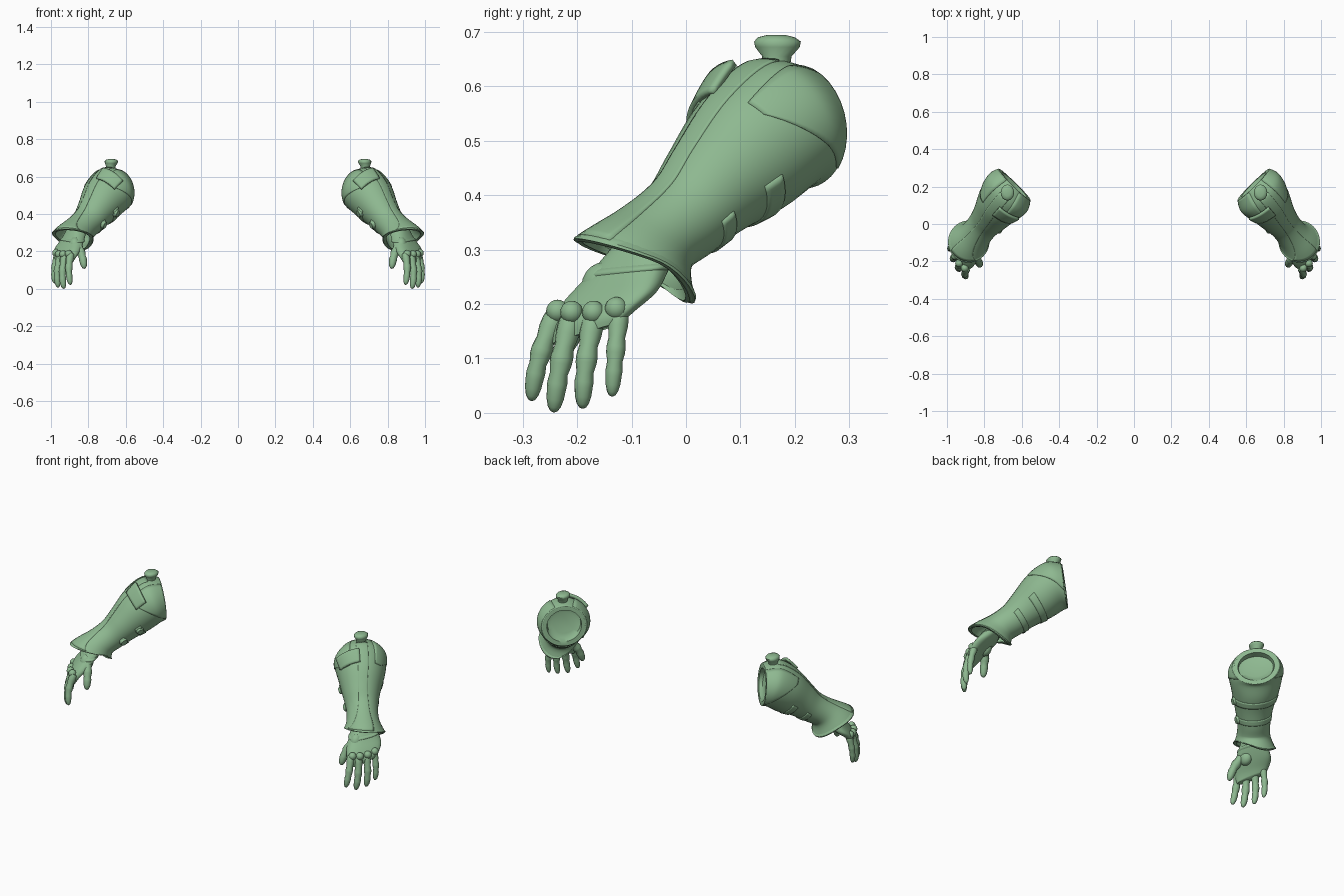
import bpy, bmesh, math
from mathutils import Vector

if "Cube" in bpy.data.objects:
    bpy.data.objects.remove(bpy.data.objects["Cube"])

green = bpy.data.materials.new("sage_green")
green.diffuse_color = (0.27, 0.48, 0.28, 1)
green.use_nodes = True
green.node_tree.nodes["Principled BSDF"].inputs["Base Color"].default_value = green.diffuse_color
PI = math.pi


def finish(name, bm, thick=0.0, angle=40):
    """Turn a bmesh into a smooth object mirrored to the other side."""
    bmesh.ops.recalc_face_normals(bm, faces=bm.faces)
    me = bpy.data.meshes.new(name)
    bm.to_mesh(me)
    bm.free()
    ob = bpy.data.objects.new(name, me)
    bpy.context.collection.objects.link(ob)
    me.materials.append(green)
    if thick:
        s = ob.modifiers.new("thickness", "SOLIDIFY")
        s.thickness = thick
        s.offset = 0
    ob.modifiers.new("mirror", "MIRROR").use_clip = False
    bpy.ops.object.select_all(action="DESELECT")
    ob.select_set(True)
    bpy.context.view_layer.objects.active = ob
    bpy.ops.object.shade_smooth_by_angle(angle=math.radians(angle))
    return ob


def grid(name, rows, closed=True, cap0=False, cap1=False, thick=0.0, angle=40):
    """Skin rows of points, optionally closed round and capped."""
    bm = bmesh.new()
    vs = [[bm.verts.new(p) for p in r] for r in rows]
    n = len(rows[0])
    for a, b in zip(vs, vs[1:]):
        for i in range(n if closed else n - 1):
            j = (i + 1) % n
            bm.faces.new((a[i], a[j], b[j], b[i]))
    if cap0:
        bm.faces.new(vs[0])
    if cap1:
        bm.faces.new(vs[-1])
    return finish(name, bm, thick, angle)


def spline(keys, t):
    """Catmull-Rom through equal-length tuples."""
    t = min(max(t, 0), len(keys) - 1)
    i = min(int(t), len(keys) - 2)
    f = t - i
    k = [keys[min(max(i + o, 0), len(keys) - 1)] for o in (-1, 0, 1, 2)]
    return [0.5 * (2 * b + (c - a) * f + (2 * a - 5 * b + 4 * c - d) * f * f
                   + (3 * b - a - 3 * c + d) * f ** 3) for a, b, c, d in zip(*k)]


# Forearm sections: centre, axis direction, half width, half height
ARM = [(.64, .21, .525, .70, -.70, -.10, .114, .108),
       (.675, .165, .527, .65, -.65, -.35, .135, .122),
       (.725, .105, .475, .58, -.62, -.50, .120, .118),
       (.77, .04, .41, .55, -.60, -.58, .095, .093),
       (.81, -.01, .355, .55, -.60, -.58, .080, .078),
       (.85, -.062, .315, .40, -.50, -.75, .082, .080),
       (.885, -.095, .283, .10, -.30, -.95, .103, .112)]


def arm(t, a, off=0.0):
    """Point on the forearm shell; a=0 outer side, a=pi/2 top."""
    s = spline(ARM, t)
    d = Vector(s[3:6]).normalized()
    u = Vector((-d.y, d.x, 0)).normalized()
    v = d.cross(u)
    p = Vector(s[:3]) + u * math.cos(a) * (s[6] + off) + v * math.sin(a) * (s[7] + off)
    p.z -= .045 * max(0, t - 5) * max(0, -math.sin(a)) ** 2   # cuff dips underneath
    return p


def ring(t, off, n=40):
    return [arm(t, 2 * PI * i / n, off) for i in range(n)]


def patch(name, t0, t1, edges, off, thick, nt=20, na=10):
    """Raised plate on the shell; edges(f) gives its angle range along the length."""
    rows = []
    for i in range(nt + 1):
        f = i / nt
        a0, a1 = edges(f)
        rows.append([arm(t0 + (t1 - t0) * f, a0 + (a1 - a0) * j / na, off) for j in range(na + 1)])
    return grid(name, rows, closed=False, thick=thick)


# Forearm shell, cuff lip and recessed elbow cup
grid("forearm_shell", [ring(i / 6, 0) for i in range(37)], thick=.01)
grid("cuff_lip", [ring(5.6, .001), ring(5.75, .006), ring(5.9, .009), ring(6, .006),
                  ring(6, -.012), ring(5.6, -.008)])
cup = [ring(.3, -.004), ring(.02, .004), ring(0, -.004), ring(0, -.02), ring(.5, -.036), ring(.6, -.06)]
grid("elbow_cup", cup, cap1=True)

# Central ridge plate, widening over the hand
patch("ridge_plate", .8, 5.85,
      lambda f: (PI / 2 - .22 - .5 * f ** 4, PI / 2 + .22 + .5 * f ** 4), .004, .008, 30)
# Elbow side flaps with swept edges
for name, sgn in (("outer_elbow_flap", -1), ("inner_elbow_flap", 1)):
    patch(name, .1, 1.95,
          lambda f, s=sgn: (PI / 2 + s * (.40 + .15 * f), PI / 2 + s * (2.3 - 1.45 * f ** 2)),
          .004, .008)
# Long side plates of the bracer
for name, sgn in (("outer_side_plate", -1), ("inner_side_plate", 1)):
    patch(name, 1.7, 5.6,
          lambda f, s=sgn: (PI / 2 + s * (.5 + .3 * f), PI / 2 + s * (1.9 - .5 * f)), .001, .005)

# Raised guard plate at the front of the elbow
guard = [[arm(1.35 + .6 * i / 6, PI / 2 + .12 + .95 * j / 10, .022 - .012 * i / 6)
          for j in range(11)] for i in range(7)]
grid("elbow_guard", guard, closed=False, thick=.014)


def tube(name, rings, n=16, angle=60):
    """Loft of horizontal ellipses: centre, radius along x, radius along y."""
    grid(name, [[Vector((x + rx * math.cos(2 * PI * i / n), y + ry * math.sin(2 * PI * i / n), z))
                 for i in range(n)] for x, y, z, rx, ry in rings], cap0=True, cap1=True, angle=angle)


# Flared knob on top of the elbow
tube("elbow_knob", [(.685, .160, .61, .032, .036), (.682, .163, .635, .026, .028),
                    (.680, .167, .655, .025, .027), (.678, .168, .672, .034, .041),
                    (.677, .168, .682, .036, .043), (.677, .166, .690, .030, .034),
                    (.677, .166, .694, .015, .018)])

# Underside straps and round clasps
for k, t in enumerate((2.45, 3.6)):
    patch("strap_%d" % k, t - .18, t + .18, lambda f: (PI + .2, 2 * PI - .2), .005, .008, 4, 24)
    c, o = arm(t, PI + .45, .004), arm(t, PI + .45, .02)
    nrm = (o - c).normalized()
    bm = bmesh.new()
    bmesh.ops.create_cone(bm, cap_ends=True, segments=16, radius1=.024, radius2=.018, depth=.018)
    bm.transform(nrm.to_track_quat("Z", "Y").to_matrix().to_4x4())
    bmesh.ops.translate(bm, verts=bm.verts, vec=c + nrm * .005)
    finish("clasp_%d" % k, bm)

# Palm: centre, half width, half thickness
W, N = Vector((.53, .85, 0)), Vector((.85, -.53, 0))
PALM = [(.855, -.055, .335, .055, .050), (.872, -.085, .290, .068, .046),
        (.890, -.112, .250, .084, .044), (.912, -.142, .210, .097, .040),
        (.930, -.172, .172, .088, .031), (.936, -.184, .145, .074, .020)]


def palm_ring(t, n=28, grow=0.0):
    x, y, z, w, h = spline(PALM, t)
    out = []
    for i in range(n):
        c, s = math.cos(2 * PI * i / n), math.sin(2 * PI * i / n)
        c = math.copysign(abs(c) ** .85, c)
        s = math.copysign(abs(s) ** .75, s)
        p = Vector((x, y, z)) + W * c * (w + grow) + N * s * (h + grow)
        p.z += .02 * c * (t / 5)             # heel side sits higher
        out.append(p)
    return out


grid("palm", [palm_ring(i / 4) for i in range(21)], cap0=True, cap1=True, angle=60)
grid("glove_band", [palm_ring(1.5 + .1 * i, grow=g) for i, g in
                    enumerate((-.002, .003, .004, .003, -.002))], angle=60)


def finger(name, base, mid, tip, size):
    """Jointed, tapering finger along a gentle bend."""
    prof = [(0, 1.0), (.1, 1.12), (.2, 1.1), (.32, .92), (.43, 1.07), (.5, 1.05), (.6, .85),
            (.7, .95), (.76, .9), (.86, .82), (.94, .62), (.985, .36), (1, .08)]
    b, m, e = Vector(base), Vector(mid), Vector(tip)
    rows = []
    for t, r in prof:
        p = b * (1 - t) ** 2 + m * 2 * t * (1 - t) + e * t * t
        d = ((m - b) * (1 - t) + (e - m) * t).normalized()
        u = W.cross(d).normalized()
        v = d.cross(u)
        rows.append([p + (u * math.cos(2 * PI * i / 12) + v * math.sin(2 * PI * i / 12)) * r * size
                     for i in range(12)])
    grid(name, rows, cap0=True, cap1=True, angle=60)


FINGERS = {"index_finger": ((.893, -.236, .185), (.915, -.275, .11), (.895, -.284, .022), .0185),
           "middle_finger": ((.922, -.208, .180), (.950, -.235, .09), (.930, -.243, .001), .0195),
           "ring_finger": ((.945, -.168, .180), (.980, -.188, .09), (.960, -.190, .008), .0185),
           "little_finger": ((.962, -.122, .190), (.992, -.130, .11), (.980, -.136, .030), .0165),
           "thumb": ((.868, -.150, .245), (.830, -.200, .20), (.822, -.222, .108), .0225)}
for name, args in FINGERS.items():
    finger(name, *args)

# Thumb root muscle and knuckles
for name, loc, r in [("thumb_root", (.872, -.150, .232), (.034, .042, .045))] + [
        ("knuckle_%d" % i, p, (.021, .021, .021)) for i, p in enumerate(
            ((.905, -.236, .187), (.935, -.210, .185), (.957, -.170, .185), (.972, -.128, .192)))]:
    bm = bmesh.new()
    bmesh.ops.create_uvsphere(bm, u_segments=16, v_segments=10, radius=1)
    bmesh.ops.scale(bm, verts=bm.verts, vec=r)
    bmesh.ops.translate(bm, verts=bm.verts, vec=loc)
    finish(name, bm)
